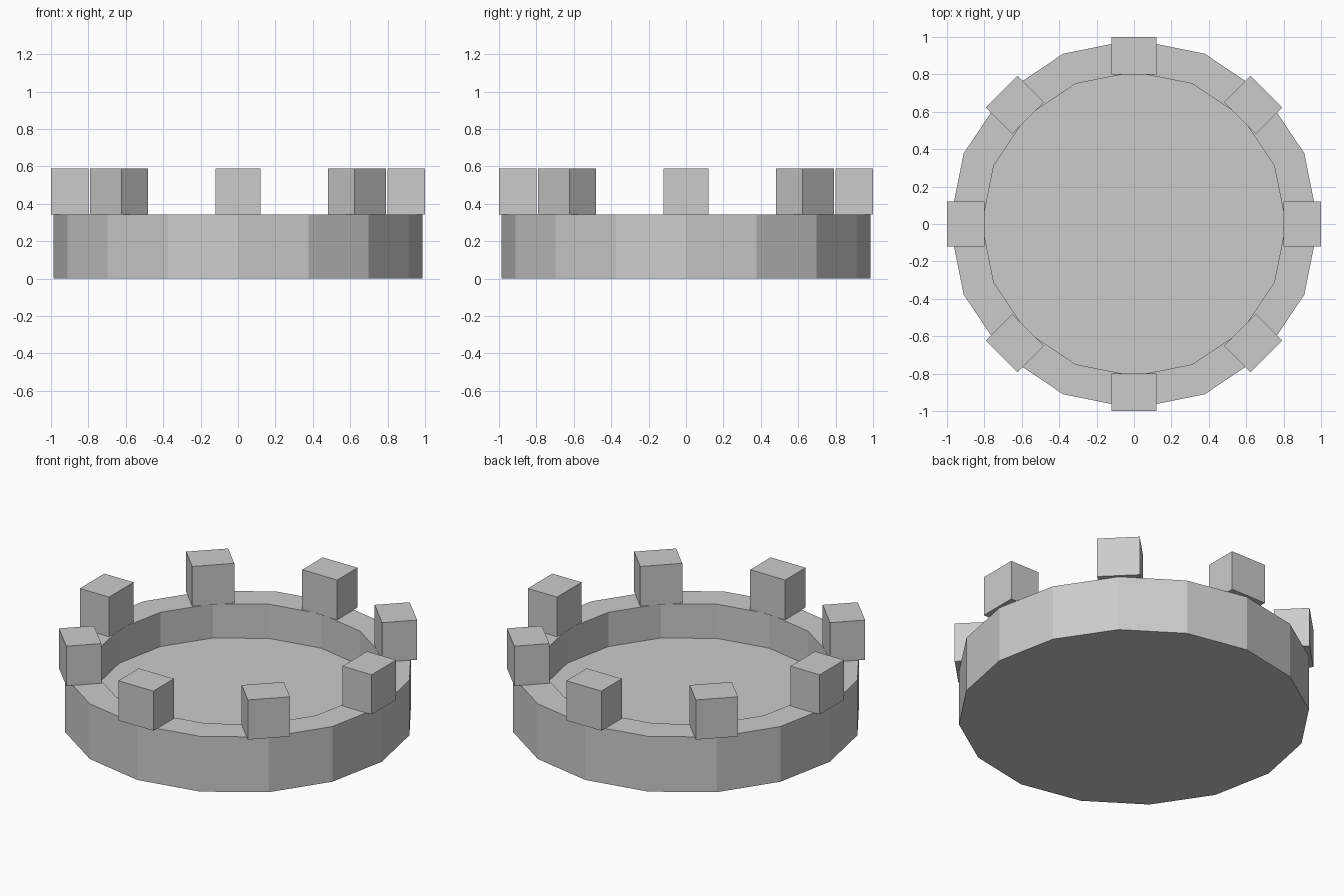
import bpy, bmesh
from math import cos, sin, pi
from mathutils import Matrix

if "Cube" in bpy.data.objects:
    bpy.data.objects.remove(bpy.data.objects["Cube"])

SIDES, R_OUT, R_IN = 16, 0.986, 0.812
FLOOR_Z, RIM_Z, TOP_Z = 0.13, 0.342, 0.588


def make_object(name, bm):
    bmesh.ops.recalc_face_normals(bm, faces=bm.faces)
    mesh = bpy.data.meshes.new(name)
    bm.to_mesh(mesh)
    bm.free()
    obj = bpy.data.objects.new(name, mesh)
    bpy.context.collection.objects.link(obj)
    return obj


# Round tower platform: solid base with a raised wall around a sunken floor
bm = bmesh.new()
profile = [(R_OUT, 0), (R_OUT, RIM_Z), (R_IN, RIM_Z), (R_IN, FLOOR_Z)]
rings = [[bm.verts.new((r * cos(2 * pi * i / SIDES), r * sin(2 * pi * i / SIDES), z))
          for i in range(SIDES)] for r, z in profile]
for low, high in zip(rings, rings[1:]):
    for i in range(SIDES):
        j = (i + 1) % SIDES
        bm.faces.new((low[i], low[j], high[j], high[i]))
bm.faces.new(rings[0])
bm.faces.new(rings[-1])
make_object("tower_platform", bm)

# Eight battlement blocks spaced evenly around the rim
for k in range(8):
    bm = bmesh.new()
    bmesh.ops.create_cube(bm, size=1, matrix=Matrix.Diagonal((0.2, 0.24, TOP_Z - RIM_Z, 1)))
    block = make_object(f"battlement_{k + 1}", bm)
    a = k * pi / 4
    block.location = (0.9 * cos(a), 0.9 * sin(a), (RIM_Z + TOP_Z) / 2)
    block.rotation_euler.z = a
